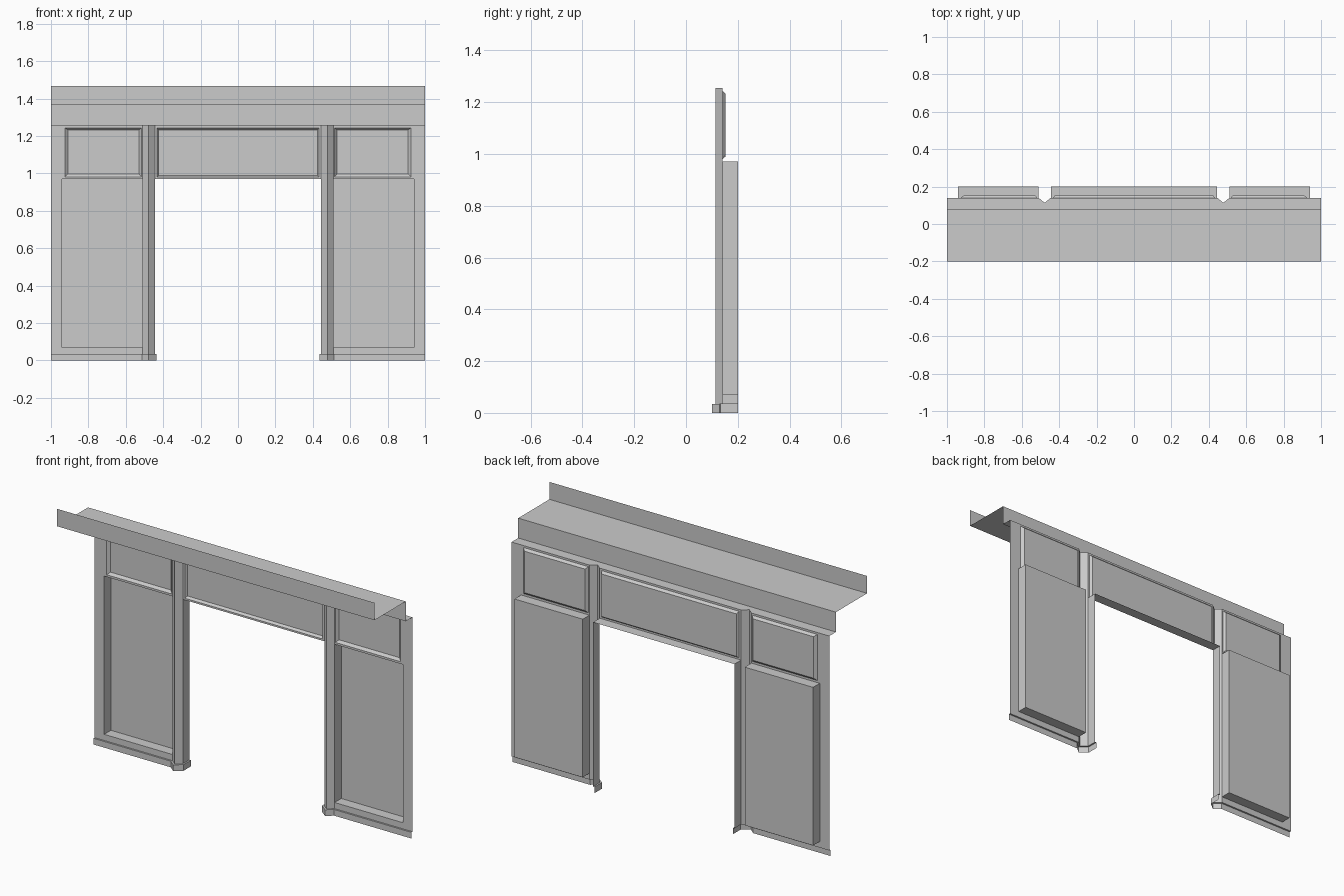
import bpy

if "Cube" in bpy.data.objects:
    bpy.data.objects.remove(bpy.data.objects["Cube"])

WALL, BACK = 0.14, 0.2
TOP, HEAD, BASE = 1.255, 0.97, 0.035


def make(name, verts, faces, mirror=False):
    me = bpy.data.meshes.new(name)
    me.from_pydata(verts, [], faces)
    me.update()
    ob = bpy.data.objects.new(name, me)
    bpy.context.collection.objects.link(ob)
    if mirror:
        ob.modifiers.new("mirror", 'MIRROR').use_axis[0] = True
    return ob


def loft(name, a, b, mirror=False):
    """Strip of quads between two equally long open paths."""
    n = len(a)
    faces = [(i, i + 1, n + i + 1, n + i) for i in range(n - 1)]
    return make(name, a + b, faces, mirror)


def panel(name, frame, hole, inner, depth, mirror=False):
    """Flat frame with a recessed panel; rects are (x0, x1, z0, z1)."""
    def ring(r, y):
        x0, x1, z0, z1 = r
        return [(x0, y, z0), (x1, y, z0), (x1, y, z1), (x0, y, z1)]
    verts = ring(frame, WALL) + ring(hole, WALL) + ring(inner, WALL + depth)
    faces = [(8, 9, 10, 11)]
    for s in (0, 4):
        for i in range(4):
            j = (i + 1) % 4
            # a border of zero width gets no face
            if verts[s + i] != verts[s + 4 + i] and not (
                    s == 0 and abs(frame[(2, 1, 3, 0)[i]] - hole[(2, 1, 3, 0)[i]]) < 1e-6):
                faces.append((s + i, s + j, s + 4 + j, s + 4 + i))
            elif s == 4:
                faces.append((s + i, s + j, s + 4 + j, s + 4 + i))
    return make(name, verts, faces, mirror)


# Side bays: deep lower recess and shallow bevelled upper panel
low = (-0.94, -0.51, 0.07, HEAD)
panel("lower_side_panel", (-1, -0.51, BASE, HEAD), low, low, BACK - WALL, True)
panel("upper_side_panel", (-1, -0.51, HEAD, TOP), (-0.925, -0.517, 0.982, 1.244),
      (-0.91, -0.528, 0.996, 1.232), 0.013, True)

# Header over the opening, with its soffit
panel("header_panel", (-0.445, 0.445, HEAD, TOP), (-0.433, 0.433, 0.98, 1.244),
      (-0.424, 0.424, 0.99, 1.232), 0.013)
loft("header_soffit", [(-0.445, WALL, HEAD), (0.445, WALL, HEAD)],
     [(-0.445, BACK, HEAD), (0.445, BACK, HEAD)])

# V-shaped pilasters and door jambs
vee = [(-0.51, WALL), (-0.478, 0.113), (-0.445, WALL)]
loft("pilaster", [(x, y, BASE) for x, y in vee], [(x, y, TOP) for x, y in vee], True)
jamb = [(-0.445, WALL), (-0.445, BACK)]
loft("door_jamb", [(x, y, BASE) for x, y in jamb], [(x, y, HEAD) for x, y in jamb], True)

# Skirting around wall, pilaster and jamb, plus its top ledge
skirt = [(-1, 0.13), (-0.514, 0.13), (-0.478, 0.1), (-0.436, 0.133), (-0.436, BACK)]
inner = [(-1, WALL)] + vee + [(-0.445, BACK)]
foot = [(x, y, 0) for x, y in skirt]
lip = [(x, y, BASE) for x, y in skirt]
loft("skirting", foot, lip, True)
loft("skirting_ledge", lip, [(x, y, BASE) for x, y in inner], True)

# Cornice: fascia, soffit and frieze, swept along x
prof = [(-0.2, 1.467), (-0.2, 1.368), (0.08, 1.368), (0.08, TOP)]
loft("cornice", [(1, y, z) for y, z in prof], [(-1, y, z) for y, z in prof])

# Ledge under the frieze, following the pilaster outline
plan = [(-1, WALL)] + vee
plan += [(-x, y) for x, y in reversed(plan)]
loft("frieze_ledge", [(x, 0.08, TOP) for x, y in plan], [(x, y, TOP) for x, y in plan])
